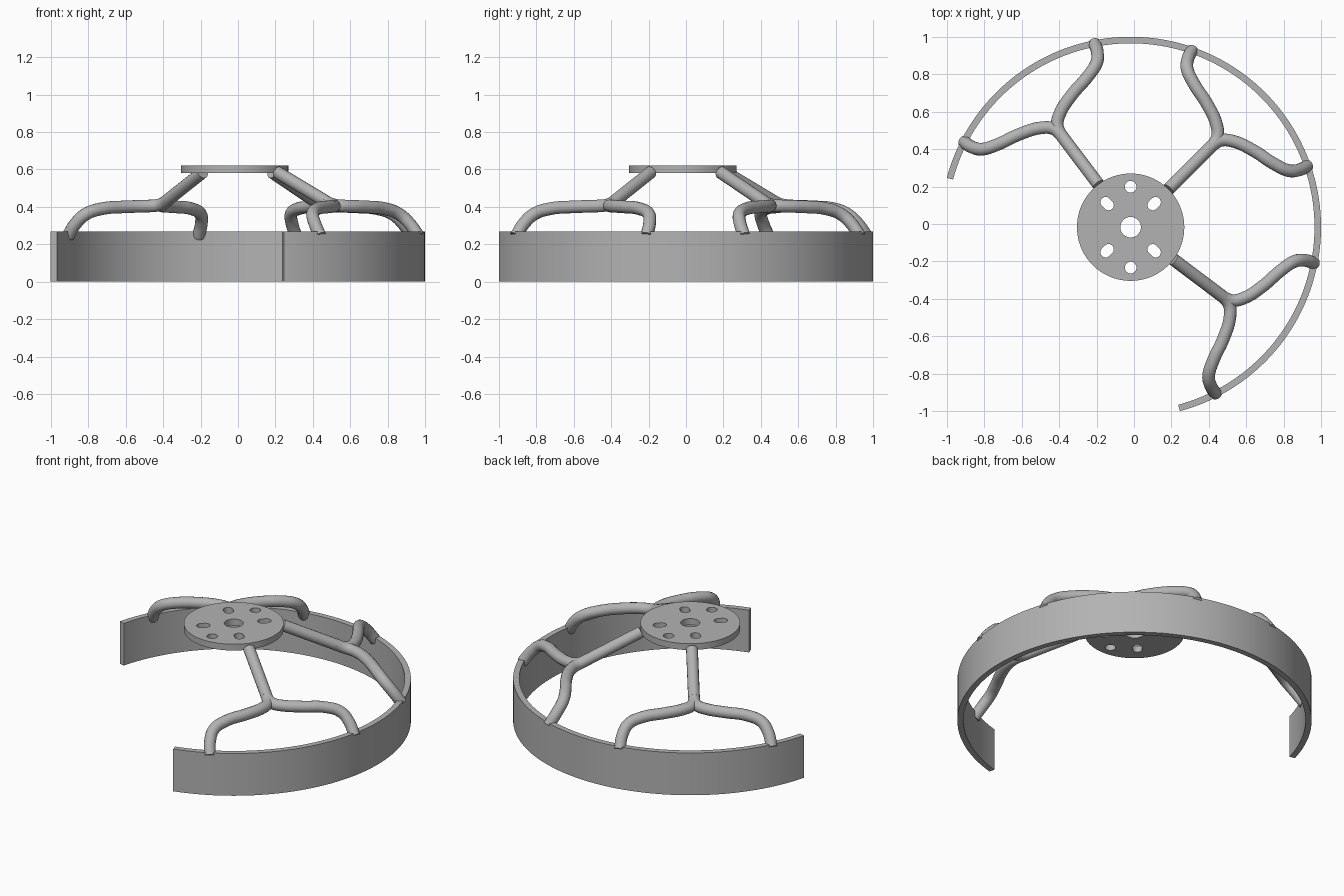
import bpy, bmesh, math
from mathutils import Matrix, Vector

cube = bpy.data.objects.get("Cube")
if cube:
    bpy.data.objects.remove(cube, do_unlink=True)

CENTRE = Vector((-0.018, -0.017, 0))

grey = bpy.data.materials.new("plain grey")
grey.use_nodes = True
grey.diffuse_color = (0.45, 0.45, 0.45, 1)
grey.node_tree.nodes["Principled BSDF"].inputs["Base Color"].default_value = (0.45, 0.45, 0.45, 1)


def finish(name, curve, matrix):
    """Turn a curve into a clean, smooth-shaded mesh object."""
    temp = bpy.data.objects.new("temp", curve)
    bpy.context.collection.objects.link(temp)
    graph = bpy.context.evaluated_depsgraph_get()
    mesh = bpy.data.meshes.new_from_object(temp.evaluated_get(graph))
    bpy.data.objects.remove(temp, do_unlink=True)
    bm = bmesh.new()
    bm.from_mesh(mesh)
    bmesh.ops.remove_doubles(bm, verts=bm.verts, dist=0.0001)
    bmesh.ops.recalc_face_normals(bm, faces=bm.faces)
    bm.to_mesh(mesh)
    bm.free()
    mesh.materials.clear()
    mesh.materials.append(grey)
    obj = bpy.data.objects.new(name, mesh)
    obj.matrix_world = matrix
    bpy.context.collection.objects.link(obj)
    bpy.ops.object.select_all(action="DESELECT")
    obj.select_set(True)
    bpy.context.view_layer.objects.active = obj
    bpy.ops.object.shade_smooth_by_angle(angle=math.radians(35))
    return obj


def plate(name, outlines, bottom, top):
    """Extruded flat shape; inner outlines become holes."""
    curve = bpy.data.curves.new(name, "CURVE")
    curve.dimensions = "2D"
    curve.fill_mode = "BOTH"
    curve.extrude = (top - bottom) / 2
    for outline in outlines:
        spline = curve.splines.new("POLY")
        spline.points.add(len(outline) - 1)
        for point, (x, y) in zip(spline.points, outline):
            point.co = (x, y, 0, 1)
        spline.use_cyclic_u = True
    lift = Vector((0, 0, (top + bottom) / 2))
    return finish(name, curve, Matrix.Translation(CENTRE + lift))


def tube(name, path, angle):
    """Round rod through the path, turned about the hub axis."""
    curve = bpy.data.curves.new(name, "CURVE")
    curve.dimensions = "3D"
    curve.bevel_depth = 0.034
    curve.bevel_resolution = 6
    curve.resolution_u = 8
    curve.use_fill_caps = True
    spline = curve.splines.new("BEZIER")
    spline.bezier_points.add(len(path) - 1)
    for point, co in zip(spline.bezier_points, path):
        point.co = co
        point.handle_left_type = point.handle_right_type = "AUTO"
    return finish(name, curve, Matrix.Translation(CENTRE) @ Matrix.Rotation(angle, 4, "Z"))


def arc(radius, start, end, count):
    angles = [math.radians(start + (end - start) * i / count) for i in range(count + 1)]
    return [(radius * math.cos(a), radius * math.sin(a)) for a in angles]


def slot(angle, distance, radius, stretch):
    """Rounded hole, lengthened along the radius of the hub."""
    a = math.radians(angle)
    points = []
    for half, side in ((arc(radius, -90, 90, 12), 1), (arc(radius, 90, 270, 12), -1)):
        for x, y in half:
            x += distance + side * stretch
            points.append((x * math.cos(a) - y * math.sin(a), x * math.sin(a) + y * math.cos(a)))
    return points


# Open band
plate("open_band", [arc(1.018, -75, 165, 120) + arc(0.983, 165, -75, 120)], 0, 0.268)

# Hub disc with a centre bore, two round holes and four slots
holes = [arc(0.055, 0, 350, 35)]
holes += [slot(a, 0.216, 0.031, 0.0005) for a in (90, 270)]
holes += [slot(a, 0.178, 0.028, 0.011) for a in (45, 135, 225, 315)]
plate("hub_disc", [arc(0.287, 0, 356, 89)] + holes, 0.58, 0.62)

# Three forked arms
spoke_path = [(0.285, 0, 0.585), (0.615, 0, 0.427)]
branch_path = [
    (0.59, 0, 0.439), (0.635, 0.002, 0.418), (0.672, 0.015, 0.408),
    (0.713, 0.064, 0.404), (0.754, 0.174, 0.40), (0.781, 0.30, 0.39),
    (0.811, 0.383, 0.362), (0.853, 0.42, 0.312), (0.902, 0.437, 0.243),
]
for arm, degrees in (("front", -37), ("middle", 45), ("rear", 127)):
    angle = math.radians(degrees)
    tube(arm + "_spoke", spoke_path, angle)
    for label, side in (("first", -1), ("second", 1)):
        tube(f"{arm}_{label}_branch", [(u, v * side, z) for u, v, z in branch_path], angle)
